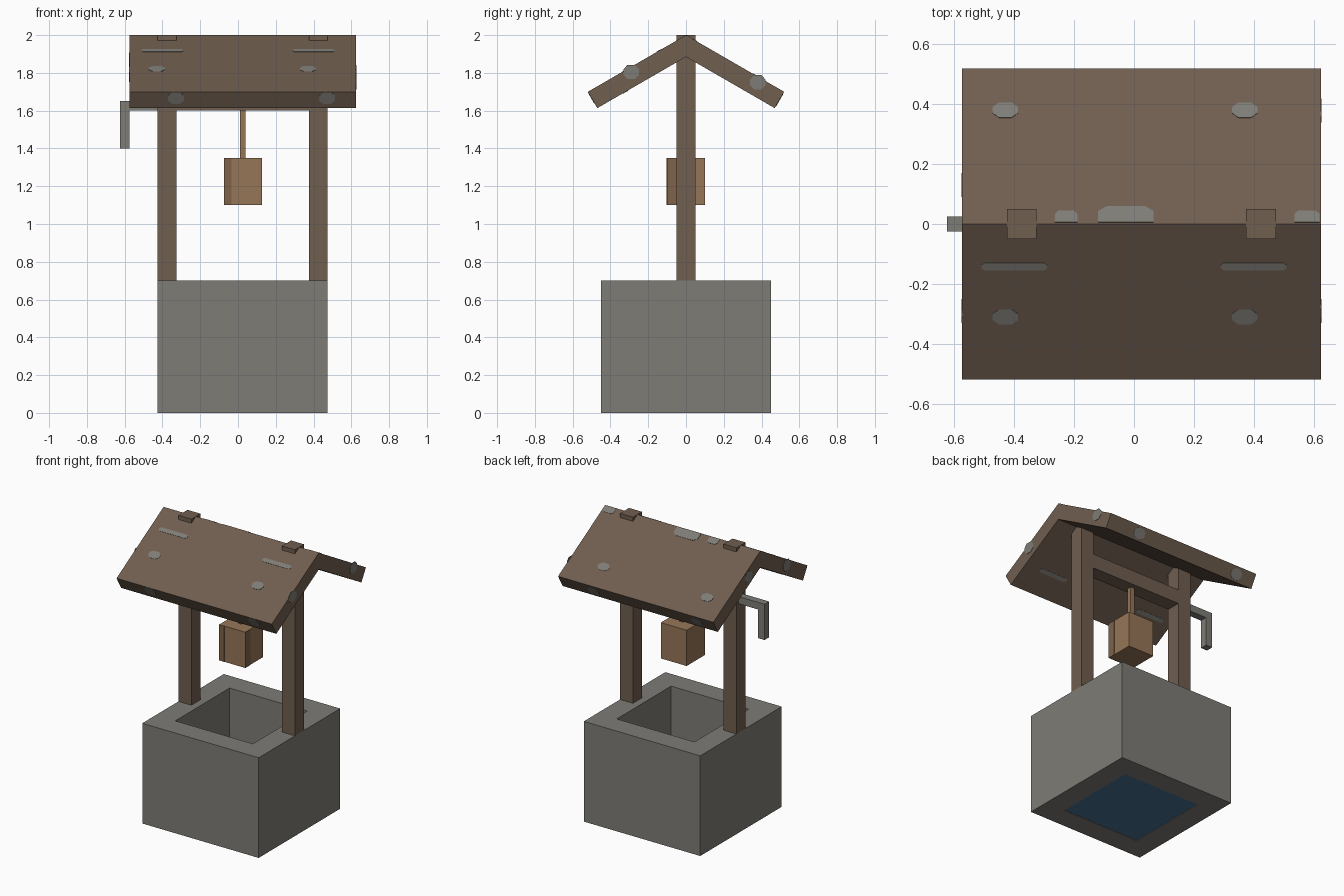
import bpy, bmesh, math
from mathutils import Vector

if "Cube" in bpy.data.objects:
    bpy.data.objects.remove(bpy.data.objects["Cube"])

CX = 0.025  # centre line of the well along x


def material(name, rgb):
    m = bpy.data.materials.new(name)
    lin = [((c / 255 + 0.055) / 1.055) ** 2.4 for c in rgb]
    m.diffuse_color = (*lin, 1)
    m.use_nodes = True
    m.node_tree.nodes["Principled BSDF"].inputs["Base Color"].default_value = m.diffuse_color
    return m


STONE = material("grey_stone", (126, 124, 118))
WOOD = material("brown_wood", (112, 94, 79))
PALE = material("pale_wood", (150, 118, 87))
BAND = material("dark_pale_wood", (126, 99, 74))
WATER = material("blue_water", (70, 115, 148))


def finish(name, bm, mat):
    bmesh.ops.recalc_face_normals(bm, faces=bm.faces)
    me = bpy.data.meshes.new(name)
    bm.to_mesh(me)
    bm.free()
    me.materials.append(mat)
    ob = bpy.data.objects.new(name, me)
    bpy.context.collection.objects.link(ob)
    return ob


def prism(name, points, offset, mat):
    """Extrude a flat outline along an offset vector."""
    bm = bmesh.new()
    face = bm.faces.new([bm.verts.new(p) for p in points])
    out = bmesh.ops.extrude_face_region(bm, geom=[face], use_keep_orig=True)
    verts = [g for g in out["geom"] if isinstance(g, bmesh.types.BMVert)]
    bmesh.ops.translate(bm, verts=verts, vec=offset)
    return finish(name, bm, mat)


def box(name, x, y, z, mat):
    pts = [(x[0], y[0], z[0]), (x[1], y[0], z[0]), (x[1], y[1], z[0]), (x[0], y[1], z[0])]
    return prism(name, pts, (0, 0, z[1] - z[0]), mat)


# Hollow square stone base with an open shaft
bm = bmesh.new()
loops = []
for half, z in ((0.45, 0), (0.45, 0.7), (0.3, 0.7), (0.3, 0)):
    loops.append([bm.verts.new((CX + sx * half, sy * half, z))
                  for sx, sy in ((-1, -1), (1, -1), (1, 1), (-1, 1))])
for a, b in zip(loops, loops[1:] + loops[:1]):
    for i in range(4):
        j = (i + 1) % 4
        bm.faces.new((a[i], a[j], b[j], b[i]))
finish("stone_base", bm, STONE)
box("water", (CX - 0.3, CX + 0.3), (-0.3, 0.3), (0.004, 0.03), WATER)

# Posts, crossbeam, crank
for name, x in (("left_post", CX - 0.4), ("right_post", CX + 0.4)):
    box(name, (x - 0.05, x + 0.05), (-0.05, 0.05), (0.7, 2.0), WOOD)
box("crossbeam", (CX - 0.35, CX + 0.35), (-0.05, 0.05), (1.6, 1.7), WOOD)
box("crank_axle", (-0.575, CX - 0.45), (-0.025, 0.025), (1.6, 1.65), STONE)
box("crank_handle", (-0.625, -0.575), (-0.025, 0.025), (1.4, 1.65), STONE)

# Rope and bucket, with a darker stave on two sides
box("rope", (CX - 0.015, CX + 0.015), (-0.015, 0.015), (1.35, 1.6), PALE)
box("bucket", (CX - 0.1, CX + 0.1), (-0.1, 0.1), (1.1, 1.35), PALE)
box("front_stave", (CX - 0.1, CX - 0.06), (-0.102, -0.1), (1.1, 1.35), BAND)
box("side_stave", (CX + 0.1, CX + 0.102), (-0.1, -0.045), (1.1, 1.35), BAND)

# Gabled roof: chevron profile extruded along x
C, S = math.cos(math.radians(30)), 0.5
EY, EZ, T = 0.6 * C, 1.7, 0.1
X0, X1 = CX - 0.6, CX + 0.6
profile = [(0, 2), (EY, EZ), (EY - T * S, EZ - T * C), (0, 2 - T / C),
           (-EY + T * S, EZ - T * C), (-EY, EZ)]
prism("roof", [(X0, y, z) for y, z in profile], (X1 - X0, 0, 0), WOOD)


def patch(centre, u, v, w, h, cut=0.25, flat_base=False):
    """Thin grey plate with clipped corners lying in the u, v plane."""
    u, v, c = Vector(u), Vector(v), Vector(centre)
    n = u.cross(v) * 0.004
    a, b = 0.5 - cut, 0.2
    uv = [(-0.5, b), (-a, 0.5), (a, 0.5), (0.5, b)]
    uv += [(0.5, -0.5), (-0.5, -0.5)] if flat_base else [(0.5, -b), (a, -0.5), (-a, -0.5), (-0.5, -b)]
    prism("roof_patch", [c + u * (p * w) + v * (q * h) - n / 2 for p, q in uv], n, STONE)


def slope(x, y, under=False):
    return (x, y, 2 - abs(y) * S / C - (T / C if under else 0))


FRONT, BACK, X, Z = (0, C, S), (0, -C, S), (1, 0, 0), (0, 0, 1)

# Patches repeated on both halves of the roof
for x in (-0.43, 0.37):
    patch(slope(x, -0.31), X, FRONT, 0.085, 0.058)
    patch(slope(x, 0.38), X, BACK, 0.085, 0.058)
    patch((x, EY - T * S / 2, EZ - T * C / 2), X, (0, S, C), 0.085, 0.07)
for x in (-0.4, 0.4):
    patch(slope(x, -0.142), X, FRONT, 0.22, 0.03, 0.05)
    patch(slope(x, -0.32, True), X, FRONT, 0.22, 0.03, 0.05)
for x in (-0.328, 0.472):
    patch((x, -EY + T * S * 0.38, EZ - T * C * 0.38), X, (0, -S, C), 0.085, 0.07)

# Patches along the ridge
for x, w, h in ((-0.227, 0.075, 0.045), (-0.027, 0.185, 0.062), (0.578, 0.085, 0.045)):
    patch(slope(x, 0.005 + h * C / 2), X, (0, C, -S), w, h, 0.15, True)

# Patches on the gable ends
for x, spots in ((X1, ((-0.29, 1.805), (0.38, 1.75))), (X0, ((-0.29, 1.79), (0.13, 1.87)))):
    for y, z in spots:
        patch((x, y, z), (0, 1, 0), Z, 0.08, 0.075)
